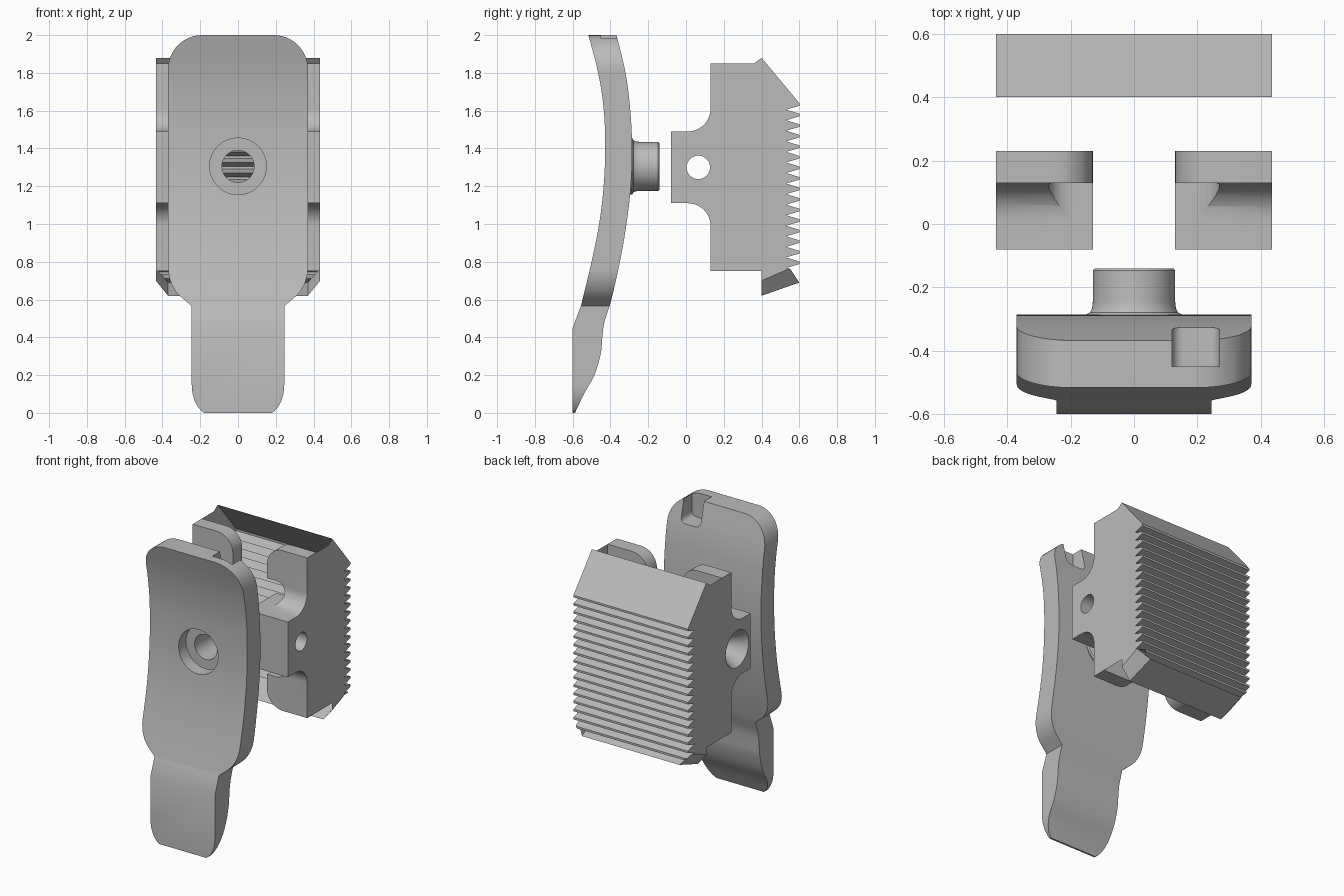
import bpy, bmesh, math
from mathutils import Vector, Matrix

cube = bpy.data.objects.get("Cube")
if cube:
    bpy.data.objects.remove(cube, do_unlink=True)

grey = bpy.data.materials.new("plain_grey")
grey.use_nodes = True
grey.diffuse_color = (0.5, 0.5, 0.5, 1)
grey.node_tree.nodes["Principled BSDF"].inputs["Base Color"].default_value = (0.5, 0.5, 0.5, 1)

HOLE_Z = 1.305
HALF = 0.435


def finish(name, bm):
    bmesh.ops.recalc_face_normals(bm, faces=bm.faces[:])
    mesh = bpy.data.meshes.new(name)
    bm.to_mesh(mesh)
    bm.free()
    mesh.materials.append(grey)
    obj = bpy.data.objects.new(name, mesh)
    bpy.context.collection.objects.link(obj)
    return obj


def prism(name, pts, axis, a, b):
    """Extrude a 2D outline along x (pts are y,z) or y (pts are x,z)."""
    bm = bmesh.new()
    place = (lambda p, t: (t, p[0], p[1])) if axis == "x" else (lambda p, t: (p[0], t, p[1]))
    face = bm.faces.new([bm.verts.new(place(p, a)) for p in pts])
    new = bmesh.ops.extrude_face_region(bm, geom=[face])["geom"]
    shift = Vector(place((0, 0), b - a))
    bmesh.ops.translate(bm, vec=shift, verts=[v for v in new if isinstance(v, bmesh.types.BMVert)])
    return finish(name, bm)


def lathe(name, profile, axis, centre, steps=64):
    """Closed solid of revolution; profile holds (radius, distance along axis)."""
    bm = bmesh.new()
    rings = []
    for r, t in profile:
        ring = []
        for i in range(steps):
            c, s = r * math.cos(math.tau * i / steps), r * math.sin(math.tau * i / steps)
            co = (t, centre[0] + c, centre[1] + s) if axis == "x" else (centre[0] + c, t, centre[1] + s)
            ring.append(bm.verts.new(co))
        rings.append(ring)
    for lo, hi in zip(rings, rings[1:]):
        for i in range(steps):
            j = (i + 1) % steps
            bm.faces.new((lo[i], lo[j], hi[j], hi[i]))
    bm.faces.new(rings[0])
    bm.faces.new(rings[-1])
    return finish(name, bm)


def carve(obj, cutter, operation="DIFFERENCE"):
    mod = obj.modifiers.new("carve", "BOOLEAN")
    mod.object, mod.operation, mod.solver = cutter, operation, "EXACT"
    deps = bpy.context.evaluated_depsgraph_get()
    mesh = bpy.data.meshes.new_from_object(obj.evaluated_get(deps))
    obj.modifiers.clear()
    obj.data = mesh
    bpy.data.objects.remove(cutter, do_unlink=True)


def smooth(obj, angle=30):
    bpy.ops.object.select_all(action="DESELECT")
    obj.select_set(True)
    bpy.context.view_layer.objects.active = obj
    bpy.ops.object.shade_smooth_by_angle(angle=math.radians(angle))


def arc(cx, cz, rx, rz, start, end, n=12):
    angles = [math.radians(start + (end - start) * i / n) for i in range(n + 1)]
    return [(cx + rx * math.cos(a), cz + rz * math.sin(a)) for a in angles]


def spline(pts, n=5):
    """Smooth curve through the points."""
    p = [Vector(q) for q in pts]
    p = [2 * p[0] - p[1]] + p + [2 * p[-1] - p[-2]]
    out = []
    for a, b, c, d in zip(p, p[1:], p[2:], p[3:]):
        for i in range(n):
            t = i / n
            out.append(tuple(0.5 * (2 * b + (c - a) * t + (2 * a - 5 * b + 4 * c - d) * t * t
                                    + (3 * b - a - 3 * c + d) * t ** 3)))
    return out + [tuple(p[-2])]


# Lever plate: front outline intersected with a bowed side profile
half = (arc(0.19, 1.82, 0.18, 0.18, 90, 0) + arc(0.19, 0.77, 0.18, 0.20, 0, -55)
        + [(0.245, 0.565)] + arc(0.145, 0.15, 0.10, 0.16, 0, -70, 8) + [(0.17, 0)])
outline = half + [(-x, z) for x, z in reversed(half)]
plate = prism("lever_plate", outline, "y", -0.8, 0)
front = spline([(-0.53, 2.05), (-0.465, 1.8), (-0.435, 1.6), (-0.428, 1.4), (-0.436, 1.2),
                (-0.46, 1.0), (-0.50, 0.8), (-0.555, 0.57)]) + [(-0.60, 0.45), (-0.60, -0.02)]
back = spline([(-0.597, -0.02), (-0.54, 0.1), (-0.485, 0.2), (-0.452, 0.31), (-0.443, 0.4),
               (-0.432, 0.48), (-0.395, 0.6), (-0.35, 0.8), (-0.315, 1.0), (-0.292, 1.2),
               (-0.285, 1.4), (-0.295, 1.6), (-0.32, 1.8), (-0.38, 2.05)])
carve(plate, prism("cutter", front + back, "x", -0.6, 0.6), "INTERSECT")

# Pocket in the back of the plate's top edge
pocket = (arc(0.155, 1.865, 0.035, 0.035, 180, 270, 5) + arc(0.235, 1.865, 0.035, 0.035, 270, 360, 5)
          + [(0.27, 2.1), (0.12, 2.1)])
carve(plate, prism("cutter", pocket, "y", -0.45, -0.1))

# Boss with a flared root, then counterbore and through hole
boss = [(0.15, -0.36), (0.15, -0.285), (0.139, -0.279), (0.132, -0.265), (0.13, -0.245),
        (0.13, -0.147), (0.123, -0.14)]
carve(plate, lathe("cutter", boss, "y", (0, HOLE_Z)), "UNION")
carve(plate, lathe("cutter", [(0.15, -0.8), (0.15, -0.35)], "y", (0, HOLE_Z)))
carve(plate, lathe("cutter", [(0.085, -0.8), (0.085, 0)], "y", (0, HOLE_Z)))
smooth(plate)

# Two hinge cheeks: side profile cut to a hooked front outline
mid = 1.3
upper = [(-0.08, 1.49)] + arc(0.01, 1.61, 0.12, 0.12, -90, 0) + [(0.13, 1.85), (0.23, 1.85)]
side_profile = upper + [(y, 2 * mid - z) for y, z in reversed(upper)]
hook = ([(0.5, 1.9), (0.5, 1.85)] + arc(0.25, 1.73, 0.12, 0.12, 90, 180) + [(0.13, 1.63)]
        + arc(0.2, 1.56, 0.07, 0.07, 90, -90) + [(0.13, 1.49)])
hook = hook[1:]
hook = hook + [(x, 2 * mid - z) for x, z in reversed(hook)]
for sign, label in ((1, "left"), (-1, "right")):
    cheek = prism(label + "_cheek", side_profile, "x", sign * 0.1, sign * HALF)
    carve(cheek, prism("cutter", [(sign * x, z) for x, z in hook], "y", -0.2, 0.4), "INTERSECT")
    bore = [(0.062, sign * 0.05), (0.062, sign * 0.6)]
    if sign < 0:  # countersunk side
        bore = [(0.062, -0.05), (0.062, -0.33), (0.125, -HALF), (0.125, -0.6)]
    carve(cheek, lathe("cutter", bore, "x", (0.065, mid)))
    smooth(cheek)

# Jaw: open shell of side walls, ridged gripping face, top slope and bottom lip
count, top_z, low_z = 17, 1.64, 0.69
pitch = (top_z - low_z) / count
ridges = []
for i in range(count):
    z = top_z - pitch * i
    ridges += [(0.6, z), (0.6, z - 0.25 * pitch), (0.53, z - 0.62 * pitch)]
ridges.append((0.6, low_z))


def half_width(z):
    return HALF if z > 0.765 else HALF - 0.065 * (0.765 - z) / 0.075


bm = bmesh.new()


def face(points):
    bm.faces.new([bm.verts.new(p) for p in points])


rows = [(0.4, 1.88)] + ridges + [(0.4, 0.62)]
for (y0, z0), (y1, z1) in zip(rows, rows[1:]):
    w0, w1 = half_width(max(z0, low_z)), half_width(max(z1, low_z))
    face([(-w0, y0, z0), (w0, y0, z0), (w1, y1, z1), (-w1, y1, z1)])
wall = ([(0.23, 0.75), (0.23, 1.85), (0.36, 1.85), (0.4, 1.88)]
        + [p for p in ridges if p[1] > 0.765] + [(0.55, 0.765), (0.4, 0.70), (0.4, 0.75)])
for s in (1, -1):
    face([(s * HALF, y, z) for y, z in wall])
    face([(s * HALF, 0.4, 0.70), (s * HALF, 0.55, 0.765), (s * 0.37, 0.6, low_z), (s * 0.37, 0.4, 0.62)])
bmesh.ops.remove_doubles(bm, verts=bm.verts[:], dist=0.0005)
finish("ridged_jaw", bm)
